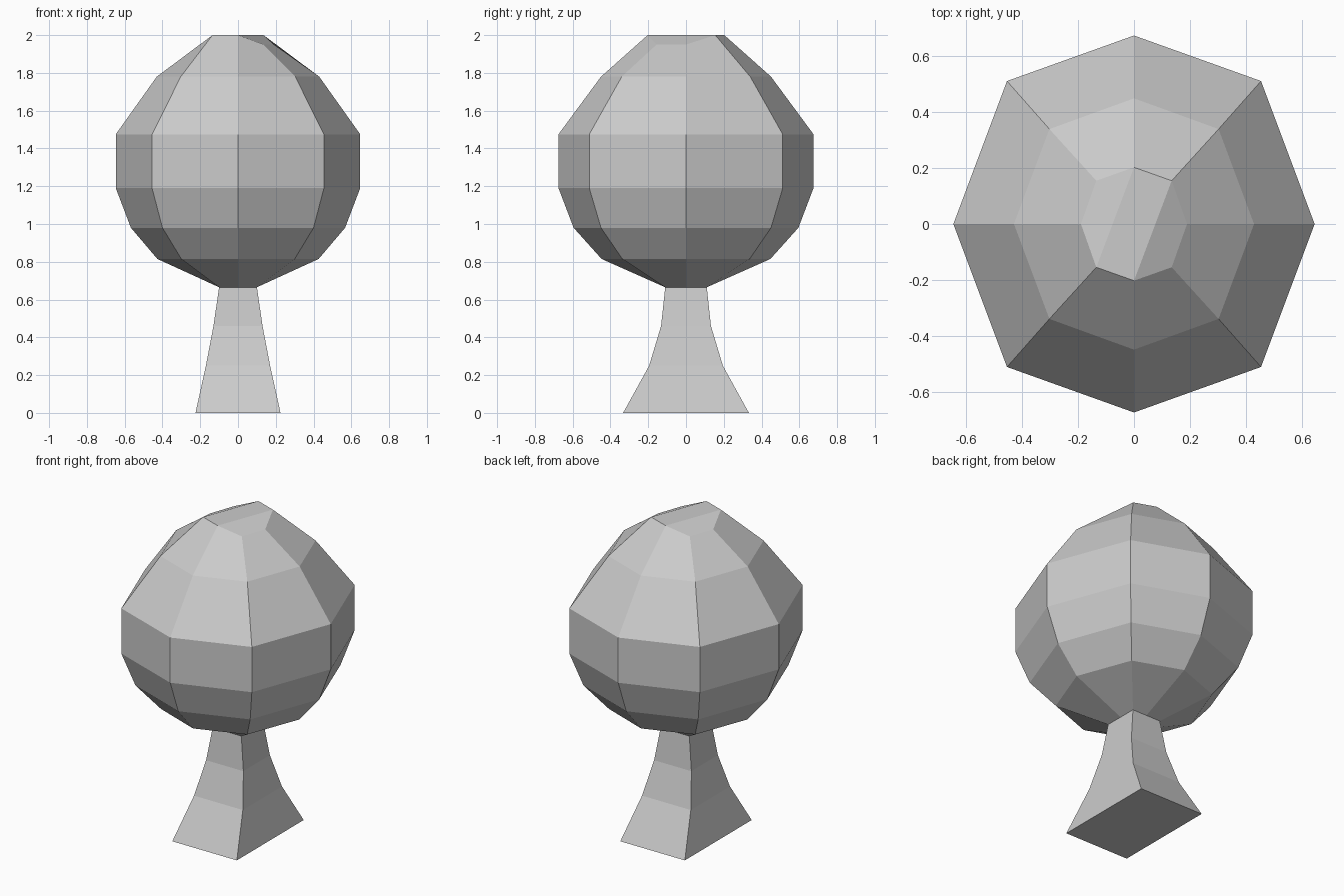
import bpy, bmesh

if "Cube" in bpy.data.objects:
    bpy.data.objects.remove(bpy.data.objects["Cube"])


def loft(name, rings, caps):
    """Skin a stack of equal-length rings and add caps given as (ring, indices)."""
    bm = bmesh.new()
    loops = [[bm.verts.new(p) for p in ring] for ring in rings]
    n = len(loops[0])
    for lo, hi in zip(loops, loops[1:]):
        for i in range(n):
            j = (i + 1) % n
            bm.faces.new((lo[i], lo[j], hi[j], hi[i]))
    for ring, ids in caps:
        bm.faces.new([loops[ring][i] for i in ids])
    bmesh.ops.recalc_face_normals(bm, faces=bm.faces)
    mesh = bpy.data.meshes.new(name)
    bm.to_mesh(mesh)
    bm.free()
    obj = bpy.data.objects.new(name, mesh)
    bpy.context.collection.objects.link(obj)
    return obj


def octagon(a, b, dx, dy, z):
    """Eight points, counter-clockwise from +x."""
    return [(a, 0, z), (dx, dy, z), (0, b, z), (-dx, dy, z),
            (-a, 0, z), (-dx, -dy, z), (0, -b, z), (dx, -dy, z)]


def rectangle(x, y, z):
    return [(x, y, z), (-x, y, z), (-x, -y, z), (x, -y, z)]


# Crown: octagonal rings, squared off where it meets the trunk
crown_rings = [octagon(*r) for r in (
    (0.10, 0.11, 0.10, 0.11, 0.665),
    (0.427, 0.447, 0.30, 0.337, 0.815),
    (0.567, 0.595, 0.40, 0.45, 0.98),
    (0.647, 0.675, 0.455, 0.512, 1.19),
    (0.647, 0.675, 0.455, 0.512, 1.475),
    (0.43, 0.45, 0.303, 0.34, 1.78),
    (0.19, 0.203, 0.135, 0.155, 2.0))]

# Tip: a flat diagonal strip with a lower facet on each side
crown_rings[-1] = [(x, y, 1.95 if i in (0, 3, 4, 7) else z)
                   for i, (x, y, z) in enumerate(crown_rings[-1])]
loft("tree_crown", crown_rings,
     [(-1, (1, 2, 5, 6)), (-1, (6, 7, 0, 1)), (-1, (2, 3, 4, 5))])

# Trunk: four-sided and flared towards the foot
loft("tree_trunk", [rectangle(*r) for r in (
    (0.225, 0.333, 0.0),
    (0.17, 0.195, 0.25),
    (0.13, 0.132, 0.46),
    (0.10, 0.11, 0.665))], [(0, (3, 2, 1, 0))])
